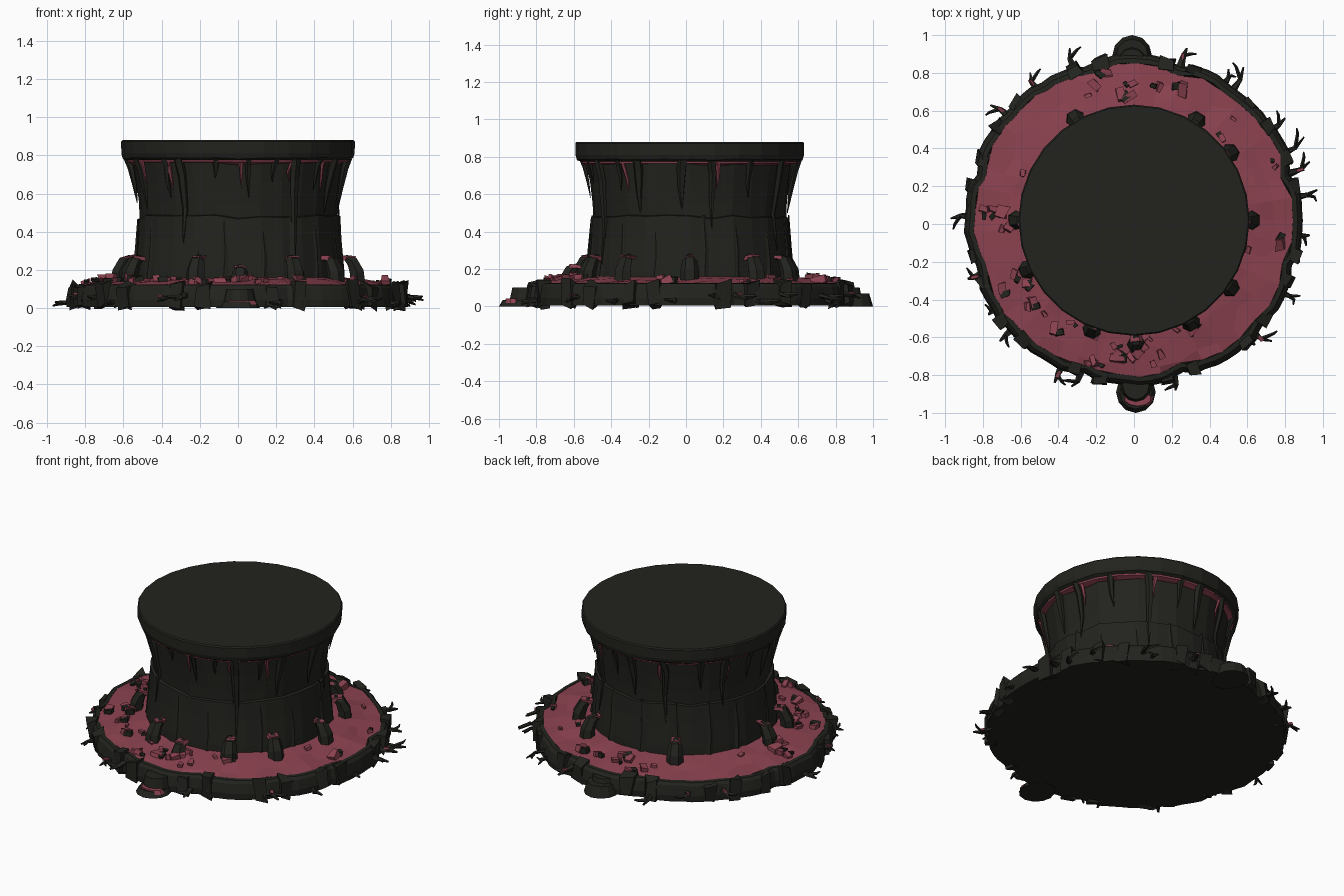
import bpy, bmesh, random
from math import sin, cos, pi, radians, atan2, hypot
from mathutils import Vector, Matrix

if "Cube" in bpy.data.objects:
    bpy.data.objects.remove(bpy.data.objects["Cube"])

random.seed(4)
CY = 0.02  # the whole drum sits slightly towards the back


def material(name, col):
    m = bpy.data.materials.new(name)
    m.diffuse_color = (*col, 1)
    m.use_nodes = True
    m.node_tree.nodes["Principled BSDF"].inputs["Base Color"].default_value = m.diffuse_color
    return m


DARK = material("dark_stone", (0.016, 0.017, 0.013))
PINK = material("red_flesh", (0.26, 0.055, 0.08))


def finish(bm, name, mat):
    bmesh.ops.recalc_face_normals(bm, faces=bm.faces[:])
    me = bpy.data.meshes.new(name)
    bm.to_mesh(me)
    bm.free()
    me.materials.append(mat)
    ob = bpy.data.objects.new(name, me)
    bpy.context.collection.objects.link(ob)
    return ob


def lathe(name, mat, n, rings, cap=(True, True)):
    """Each ring is a function angle -> (radius, z)."""
    bm = bmesh.new()
    loops = []
    for f in rings:
        loop = []
        for i in range(n):
            a = 2 * pi * i / n
            r, z = f(a)
            loop.append(bm.verts.new((r * cos(a), r * sin(a) + CY, z)))
        loops.append(loop)
    for lo, hi in zip(loops, loops[1:]):
        for i in range(n):
            j = (i + 1) % n
            bm.faces.new((lo[i], lo[j], hi[j], hi[i]))
    if cap[0]:
        bm.faces.new(loops[0])
    if cap[1]:
        bm.faces.new(loops[-1])
    return finish(bm, name, mat)


def tube(bm, pts, radii, sides=5, flat=1.0):
    """Tapered faceted tube through pts; flat squashes one cross axis."""
    pts = [Vector(p) for p in pts]
    loops = []
    for k, (p, r) in enumerate(zip(pts, radii)):
        d = (pts[min(k + 1, len(pts) - 1)] - pts[max(k - 1, 0)]).normalized()
        out = Vector((p.x, p.y - CY, 0)).normalized()
        u = d.cross(out)
        u = u.normalized() if u.length > 0.2 else d.cross(Vector((0, 0, 1))).normalized()
        v = d.cross(u)
        loops.append([bm.verts.new(p + r * (cos(2 * pi * i / sides) * u + flat * sin(2 * pi * i / sides) * v))
                      for i in range(sides)])
    for lo, hi in zip(loops, loops[1:]):
        for i in range(sides):
            j = (i + 1) % sides
            bm.faces.new((lo[i], lo[j], hi[j], hi[i]))
    bm.faces.new(loops[0])
    bm.faces.new(loops[-1])


def polar(deg, r, z):
    a = radians(deg)
    return (r * cos(a), r * sin(a) + CY, z)


def chunk(bm, loc, size, yaw=None, tilt=0.4):
    """Irregular broken block."""
    yaw = random.uniform(0, 6) if yaw is None else yaw
    m = (Matrix.Translation(loc) @ Matrix.Rotation(yaw, 4, 'Z')
         @ Matrix.Rotation(random.uniform(-tilt, tilt), 4, 'Y') @ Matrix.Diagonal((*size, 1)))
    vs = bmesh.ops.create_cube(bm, size=1, matrix=m)['verts']
    for v in vs:
        v.co += Vector([random.uniform(-.2, .2) * s for s in size])


# Base slab: lumpy outline with eight notches
wob = [random.uniform(-.008, .008) for _ in range(90)]
NOTCH = [17, 73, 107, 163, 197, 253, 287, 343]


def base_r(a):
    r = 0.876 + 0.01 * cos(2 * a) + wob[int(round(a / (2 * pi) * 90)) % 90]
    for n in NOTCH:
        d = abs((a * 180 / pi - n + 180) % 360 - 180)
        r -= max(0, 0.035 * (1 - d / 6))
    return r


lathe("base_slab", DARK, 90, [
    lambda a: (base_r(a) + .008, 0.005),
    lambda a: (base_r(a) + .012, 0.045),
    lambda a: (base_r(a), 0.105),
    lambda a: (base_r(a) - .015, 0.122),
    lambda a: (base_r(a) - .04, 0.124),
    lambda a: (base_r(a) - .048, 0.09)])

# Red ground filling the slab, rising to the drum
lathe("base_red_top", PINK, 45, [
    lambda a: (base_r(a) - .04, 0.122),
    lambda a: (0.75 + random.uniform(-.04, .04), 0.132 + random.uniform(-.007, .007)),
    lambda a: (0.65 + random.uniform(-.03, .03), 0.147 + random.uniform(-.008, .008)),
    lambda a: (0.50, 0.165)], cap=(False, False))

# Drum: plank-like lower band, stepped waist, flared upper band
lumps = [random.uniform(-.01, .01) for _ in range(28)]
lump = lambda a: lumps[int(round(a / (2 * pi) * 28)) % 28]
step = lambda a: 0.475 + 1.2 * lump(a)
lathe("drum_lower", DARK, 28, [
    lambda a: (0.555 + lump(a) * .6, 0.10),
    lambda a: (0.553 + lump(a) * .6, 0.20),
    lambda a: (0.538 + lump(a) * .6, 0.36),
    lambda a: (0.533 + lump(a) * .5, step(a)),
    lambda a: (0.50, step(a) + .008)])
lathe("drum_upper", DARK, 28, [
    lambda a: (0.515, 0.45),
    lambda a: (0.522 + lump(a) * .4, 0.55),
    lambda a: (0.535 + lump(a) * .4, 0.66),
    lambda a: (0.555, 0.79)])

# Cap slab and the red seam under it
lathe("cap_slab", DARK, 28, [
    lambda a: (0.585, 0.775), lambda a: (0.603, 0.785 + lump(a) * .5),
    lambda a: (0.611, 0.81), lambda a: (0.612, 0.872), lambda a: (0.605, 0.88)])
lathe("cap_red_seam", PINK, 28, [
    lambda a: (0.555, 0.757 + lump(a)), lambda a: (0.582, 0.765), lambda a: (0.585, 0.778)])

# Drips hanging from the cap: angle, bottom z, half width
def body_r(z):
    return 0.518 + 0.14 * (z - .5) if z > .48 else 0.535 + .07 * (.48 - z)


def drips(name, mat, items):
    bm = bmesh.new()
    for deg, z1, w in items:
        pts, rad = [], []
        for k, s in enumerate((1, .9, .6, .1)):
            t = (0, .2, .6, 1)[k]
            z = 0.785 + (z1 - .785) * t
            pts.append(polar(deg + random.uniform(-1, 1), body_r(z) + (.022, .012, .005, .004)[k], z))
            rad.append(w * s)
        tube(bm, pts, rad, 5, .7)
    finish(bm, name, mat)


drips("drips_dark", DARK, [(238, .34, .028), (228, .58, .025), (302, .22, .028), (276, .58, .018),
      (330, .50, .03), (318, .62, .02), (205, .52, .03), (185, .55, .03), (168, .60, .022), (356, .52, .03),
      (12, .42, .024), (35, .58, .022), (58, .3, .026), (78, .6, .02), (92, .5, .03), (113, .36, .024),
      (135, .58, .024), (150, .46, .028), (258, .68, .02), (290, .66, .018)])
drips("drips_red", PINK, [(230.5, .62, .016), (272, .63, .012), (299, .66, .012), (322, .60, .014),
      (208, .64, .014), (15, .62, .014), (61, .64, .014), (110, .62, .014), (153, .62, .014)])

# Vertical plank ridges on the lower drum
bm = bmesh.new()
for deg in (212, 247, 262, 284, 301, 318, 340, 8, 27, 50, 72, 97, 120, 141, 160, 190):
    top = random.uniform(.38, .5)
    tube(bm, [polar(deg, .556, .12), polar(deg + 1, .543, (top + .12) / 2), polar(deg, .532, top)],
         [.022, .017, .008], 4, .5)
finish(bm, "plank_ridges", DARK)

# Claw-like knobs around the drum foot, each with a red tip
knobs, tips = bmesh.new(), bmesh.new()
for deg in (0, 35, 58, 120, 180, 205, 249, 271, 299, 325):
    far = .04 if deg == 271 else 0
    dz = -.05 if deg == 271 else 0
    tube(knobs, [polar(deg, .63 + far, .11), polar(deg, .622 + far, .19 + dz), polar(deg, .597 + far, .245 + dz),
                 polar(deg, .56 + far, .268 + dz)], [.052, .05, .04, .018], 6, .85)
    chunk(tips, polar(deg, .575 + far, .262 + dz), (.06, .05, .022), radians(deg), .2)
finish(knobs, "foot_knobs", DARK)
finish(tips, "foot_knob_tips", PINK)

# Rubble scattered on the red ground
red, dark = bmesh.new(), bmesh.new()
for i in range(44):
    deg = random.uniform(0, 360) if i < 24 else random.uniform(195, 300)
    s = random.uniform(.03, .075)
    r = random.uniform(.62, .80)
    z = .16 - .12 * (r - .6)
    chunk(red, polar(deg, r, z), (s, s * .6, s * .55))
    if i % 2:
        chunk(dark, polar(deg + 2.5, r, z - .002), (s * .7, s * .5, s * .6))
finish(red, "rubble_red", PINK)
finish(dark, "rubble_dark", DARK)

# Broken blocks sitting on the slab edge
bm = bmesh.new()
for n in NOTCH + [40, 140, 222, 318]:
    for off in (-5, 5):
        a = n + off
        chunk(bm, polar(a, base_r(radians(a % 360)) - .012, .066), (.06, .07, .12), radians(a), .1)
finish(bm, "edge_blocks", DARK)

# Rounded lobes on the front and the back of the slab
bm, rd = bmesh.new(), bmesh.new()
for s, top in ((-1, .035), (1, .07)):
    for rx, y, z0, z1 in ((.1, .89, 0, top), (.085, .855, 0, .1)):
        m = Matrix.Translation((.01 * -s, s * y, (z0 + z1) / 2)) @ Matrix.Diagonal((1, 1.05, 1, 1))
        bmesh.ops.create_cone(bm, cap_ends=True, segments=12, radius1=rx + .005, radius2=rx - .015,
                              depth=z1 - z0, matrix=m)
m = Matrix.Translation((.02, -.925, .03)) @ Matrix.Diagonal((1, .55, 1, 1))
bmesh.ops.create_cone(rd, cap_ends=True, segments=10, radius1=.085, radius2=.07, depth=.022, matrix=m)
finish(bm, "edge_lobes", DARK)
finish(rd, "front_lobe_red", PINK)

# Forked twigs poking out around the slab: x, y of each tip
bm, rd = bmesh.new(), bmesh.new()
TIPS = [(-.34, .93), (.28, .93), (.58, .83), (.5, .82), (-.76, .63), (.8, .56), (.9, .46), (.93, .33), (.97, .18),
        (-.97, .03), (-.88, -.29), (-.77, -.48), (-.71, -.62), (-.42, -.84), (-.33, -.86), (.22, -.88), (.73, -.62),
        (.64, -.64), (.88, -.38), (-.55, .8), (.93, -.06)]
for i, (x, y) in enumerate(TIPS):
    deg = atan2(y - CY, x) * 180 / pi
    r = hypot(x, y - CY)
    z = .012 if i % 3 == 0 else random.uniform(.015, .05)
    bend = random.uniform(-2, 2)
    start, mid = polar(deg + bend, .84, z + .025), polar(deg + bend, (r + .86) / 2 + .005, z + .015)
    tube(bm, [start, mid, polar(deg, r, z)], [.026, .015, .006], 5, .7)
    side = random.choice((-1, 1))
    tube(bm, [mid, polar(deg + side * 2, r - .02, z + .015), polar(deg + side * 3.5, r - .012, z + .02)],
         [.014, .01, .005], 4, .8)
    if i % 3 == 1:
        chunk(rd, polar(deg + bend, (r + .86) / 2, z + .028), (.035, .014, .012), radians(deg), .2)
finish(bm, "edge_twigs", DARK)
finish(rd, "edge_twig_flecks", PINK)
